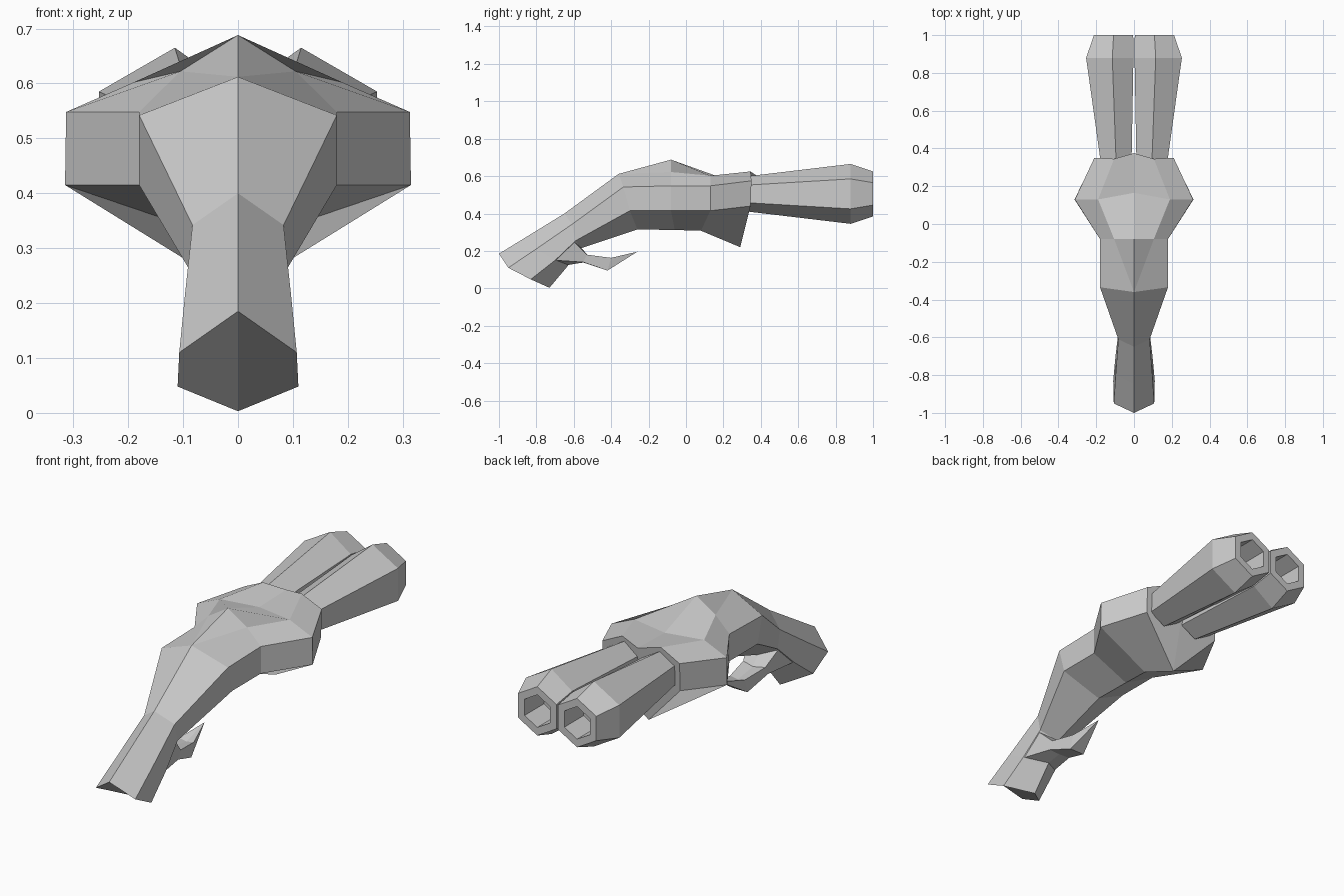
import bpy, bmesh, math

if "Cube" in bpy.data.objects:
    bpy.data.objects.remove(bpy.data.objects["Cube"])


def finish(bm, name):
    bmesh.ops.remove_doubles(bm, verts=bm.verts, dist=0.0005)
    bmesh.ops.recalc_face_normals(bm, faces=bm.faces)
    me = bpy.data.meshes.new(name)
    bm.to_mesh(me)
    bm.free()
    ob = bpy.data.objects.new(name, me)
    bpy.context.collection.objects.link(ob)
    return ob


def add_face(bm, pts):
    """Add a face, skipping repeated points."""
    unique = []
    for p in pts:
        if p not in unique:
            unique.append(p)
    if len(unique) > 2:
        bm.faces.new([bm.verts.new(p) for p in unique])


def half_loft(name, sections):
    """Loft half outlines (top centre to bottom centre) on both sides of x = 0."""
    bm = bmesh.new()
    for s in (1, -1):
        secs = [[(s * x, y, z) for x, y, z in sec] for sec in sections]
        for a, b in zip(secs, secs[1:]):
            for i in range(len(a) - 1):
                add_face(bm, [a[i], a[i + 1], b[i + 1], b[i]])
        add_face(bm, secs[0])
        add_face(bm, secs[-1])
    return finish(bm, name)


# Grip and receiver: top ridge, shoulder, upper side, lower side, keel
half_loft("grip_and_receiver", [
    [(0, -1.0, .185), (0, -1.0, .185), (.107, -.95, .11), (.11, -.83, .048), (0, -.73, .003)],
    [(0, -.85, .277), (0, -.85, .277), (.097, -.80, .211), (.098, -.70, .15), (0, -.64, .11)],
    [(0, -.65, .40), (0, -.65, .40), (.083, -.61, .342), (.085, -.59, .255), (0, -.56, .215)],
    [(0, -.36, .612), (0, -.36, .612), (.18, -.335, .542), (.18, -.30, .415), (0, -.26, .315)],
    [(0, -.08, .688), (.105, -.08, .622), (.18, -.08, .548), (.18, -.08, .415), (0, -.06, .312)],
    [(0, .165, .60), (.19, .13, .602), (.313, .13, .548), (.315, .13, .415), (0, .08, .308)],
    [(0, .375, .605), (.105, .345, .625), (.21, .35, .575), (.21, .345, .44), (0, .29, .22)],
])

# Trigger spur growing out of the grip, tapering to a point
half_loft("trigger_spur", [
    [(0, -.60, .26), (.084, -.60, .25), (.094, -.70, .15), (0, -.66, .12)],
    [(0, -.52, .172), (.06, -.53, .18), (.06, -.55, .14), (0, -.55, .138)],
    [(0, -.40, .155), (.04, -.40, .163), (.04, -.42, .095), (0, -.42, .095)],
    [(0, -.26, .196)] * 4,
])


def hex_ring(cx, y, r):
    pts = []
    for k in range(6):
        a = math.radians(90 + 60 * k)
        pts.append((max(cx + r * math.cos(a), .003), y, .505 + r * math.sin(a)))
    return pts


# Pair of hexagonal barrels with hollow muzzles
for side, s in (("right", 1), ("left", -1)):
    bm = bmesh.new()
    rings = [hex_ring(*r) for r in (
        (.095, .335, .095), (.115, .88, .16), (.108, 1.0, .12),
        (.108, 1.0, .08), (.108, .85, .08))]
    rings = [[(s * x, y, z) for x, y, z in r] for r in rings]
    for a, b in zip(rings, rings[1:]):
        for i in range(6):
            j = (i + 1) % 6
            add_face(bm, [a[i], a[j], b[j], b[i]])
    add_face(bm, rings[0])
    add_face(bm, rings[-1])
    finish(bm, "barrel_" + side)
